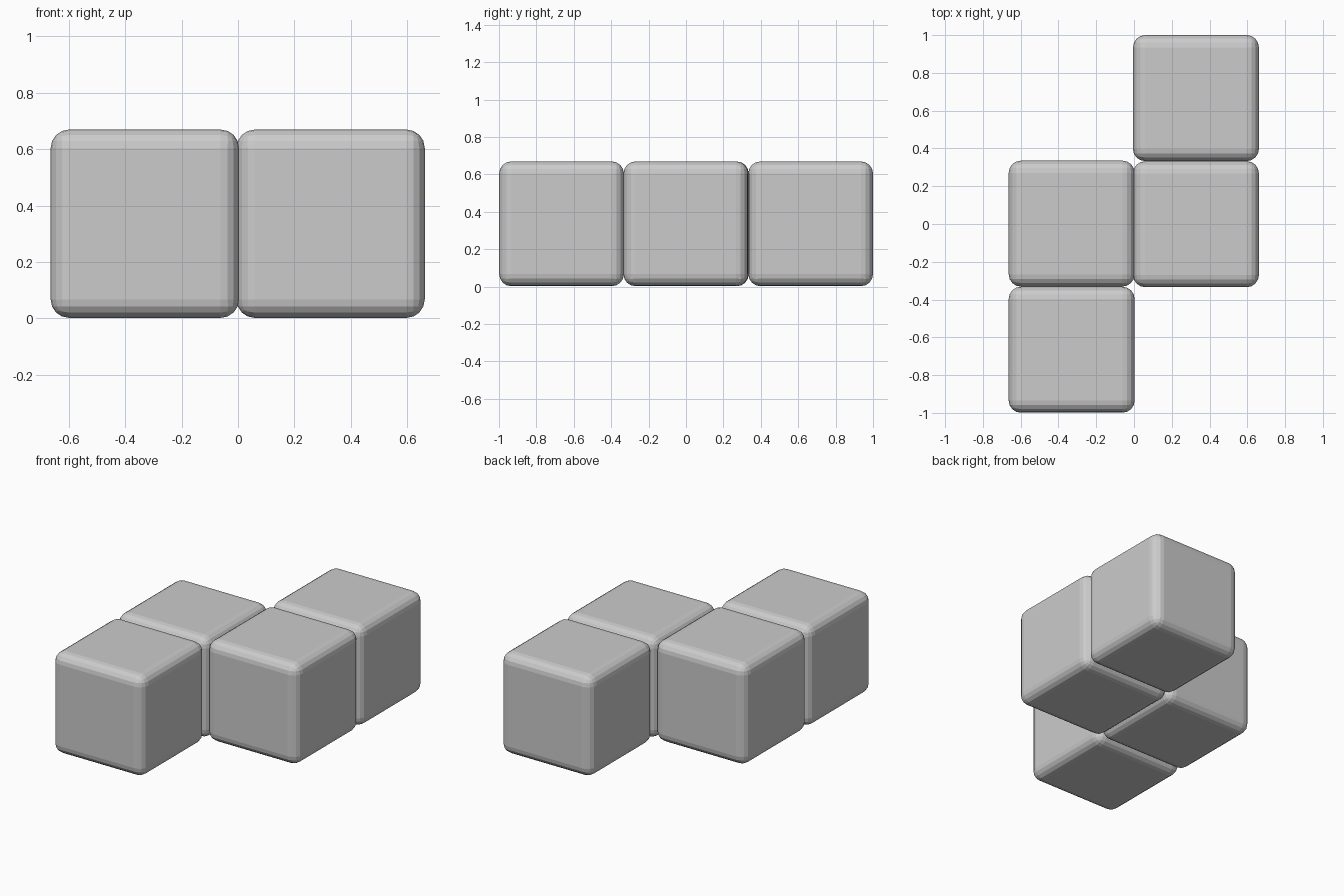
import bpy

if "Cube" in bpy.data.objects:
    bpy.data.objects.remove(bpy.data.objects["Cube"])

SIZE = 0.667     # edge length of each block
BEVEL = 0.065    # rounded edge width


def block(name, x, y):
    """Rounded cube resting on the ground."""
    bpy.ops.mesh.primitive_cube_add(size=SIZE, location=(x, y, SIZE / 2 + 0.002))
    ob = bpy.context.object
    ob.name = name
    mod = ob.modifiers.new("rounded_edges", 'BEVEL')
    mod.width = BEVEL
    mod.segments = 4
    mod.limit_method = 'NONE'
    return ob


# Zigzag of four blocks: two in the left column, two in the right
block("left_front_block", -0.33, -0.6655)
block("left_middle_block", -0.33, 0.002)
block("right_middle_block", 0.328, -0.001)
block("right_back_block", 0.328, 0.6665)
